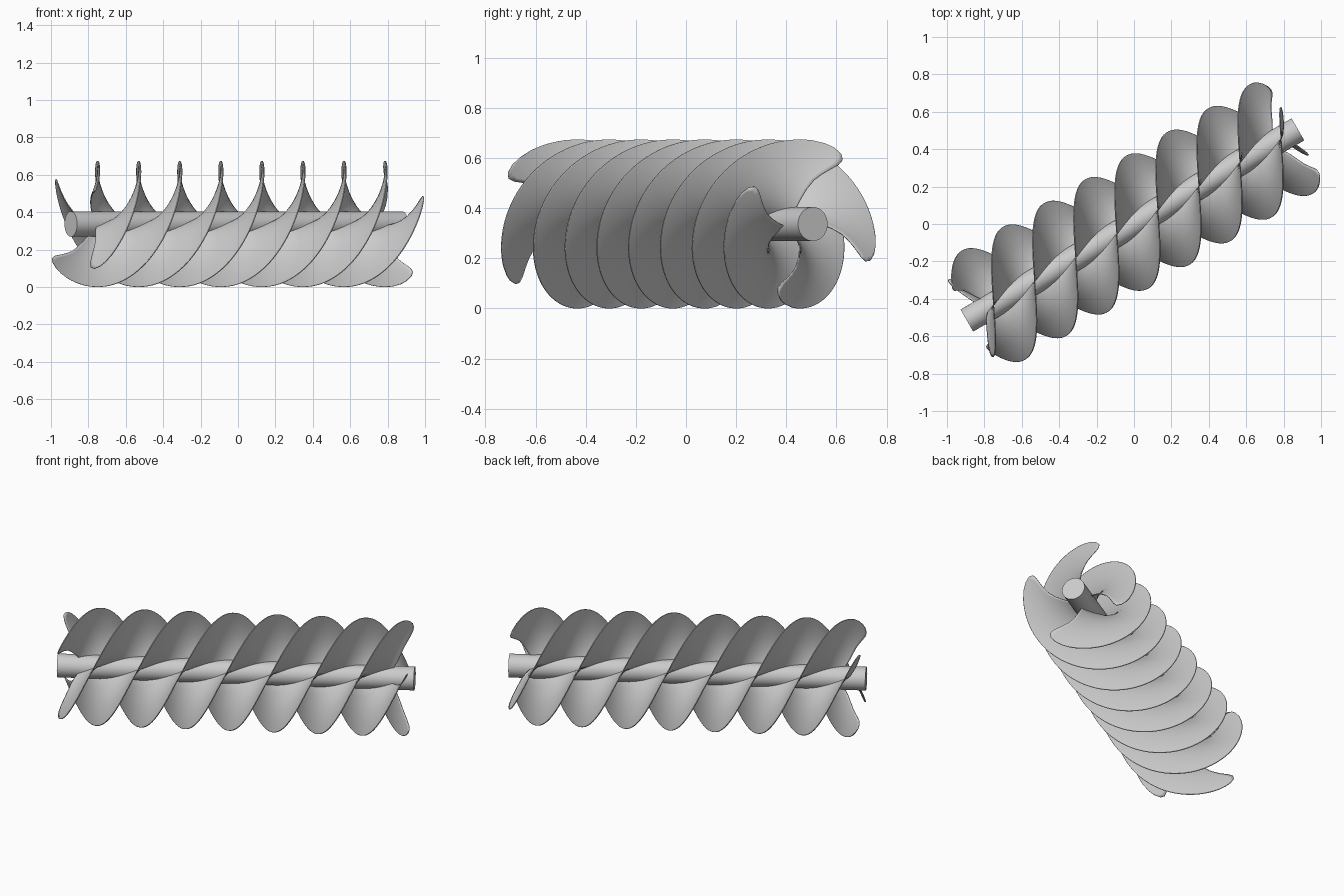
import bpy
import bmesh
from math import sin, cos, pi, radians
from mathutils import Matrix

cube = bpy.data.objects.get("Cube")
if cube:
    bpy.data.objects.remove(cube, do_unlink=True)

STARTS = 4
PITCH = 1.014        # axial travel of one blade per turn
PHASE = -0.106       # axial position where a blade points straight up
RADIUS = 0.337
CENTER = -0.01
SHAFT_RADIUS = 0.068
SHAFT_HALF = 1.022
COLUMNS = 180

# Blade half length at each radius: swept root, hooked rounded tip
TIP_PROFILE = [
    (0.05, 0.89), (0.07, 0.905), (0.10, 0.922), (0.14, 0.94), (0.18, 0.957),
    (0.21, 0.973), (0.24, 0.988), (0.27, 1.0), (0.295, 1.003), (0.315, 0.996),
    (0.328, 0.98), (0.334, 0.963), (RADIUS, 0.94),
]

# Local X is the screw axis; it lies 30 degrees off the world X axis
PLACE = Matrix.Translation((0, 0, RADIUS)) @ Matrix.Rotation(radians(30), 4, "Z")

steel = bpy.data.materials.new("grey steel")
steel.use_nodes = True
GREY = (0.6, 0.6, 0.6, 1)
steel.diffuse_color = GREY
steel.node_tree.nodes["Principled BSDF"].inputs["Base Color"].default_value = GREY


def make_object(name, bm):
    mesh = bpy.data.meshes.new(name)
    bm.to_mesh(mesh)
    bm.free()
    mesh.materials.append(steel)
    obj = bpy.data.objects.new(name, mesh)
    bpy.context.collection.objects.link(obj)
    obj.matrix_world = PLACE
    bpy.ops.object.select_all(action="DESELECT")
    obj.select_set(True)
    bpy.context.view_layer.objects.active = obj
    bpy.ops.object.shade_smooth_by_angle(angle=radians(40))
    return obj


def make_blade(index):
    """One helical sheet, bounded by the tip profile at both ends."""
    bm = bmesh.new()
    rows = []
    for r, half in TIP_PROFILE:
        row = []
        for i in range(COLUMNS + 1):
            s = CENTER + half * (2 * i / COLUMNS - 1)
            angle = 2 * pi * ((s - PHASE) / PITCH + index / STARTS)
            row.append(bm.verts.new((s, r * sin(angle), r * cos(angle))))
        rows.append(row)
    for low, high in zip(rows, rows[1:]):
        for i in range(COLUMNS):
            bm.faces.new((low[i], low[i + 1], high[i + 1], high[i]))
    blade = make_object(f"screw_blade_{index + 1}", bm)
    thick = blade.modifiers.new("thickness", "SOLIDIFY")
    thick.thickness = 0.005
    thick.offset = 0


# Central shaft
shaft = bmesh.new()
bmesh.ops.create_cone(
    shaft, cap_ends=True, segments=48, radius1=SHAFT_RADIUS, radius2=SHAFT_RADIUS,
    depth=2 * SHAFT_HALF,
    matrix=Matrix.Translation((CENTER, 0, 0)) @ Matrix.Rotation(pi / 2, 4, "Y"))
make_object("shaft", shaft)

# Interleaved blades
for k in range(STARTS):
    make_blade(k)
